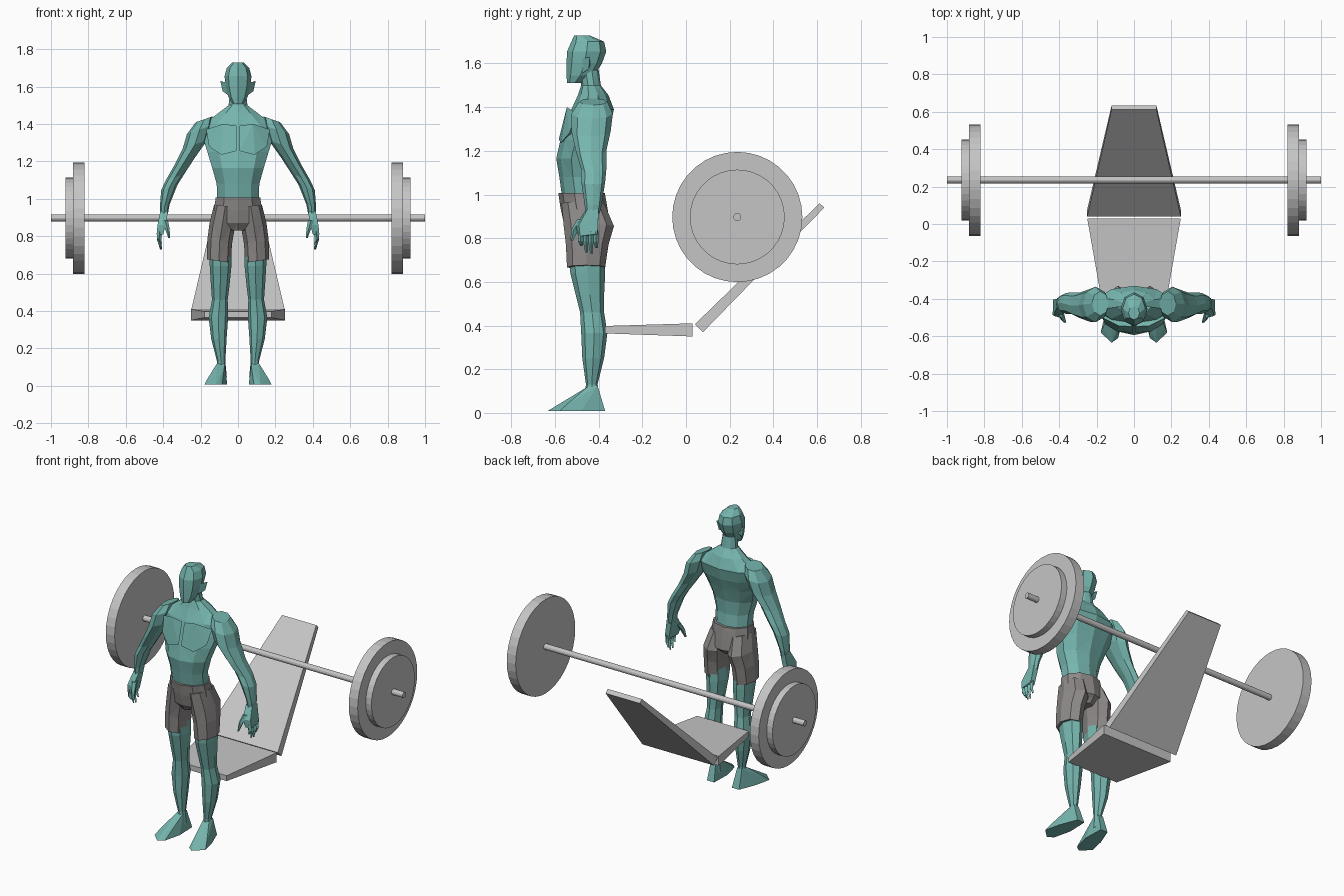
import bpy, bmesh, math
from mathutils import Vector, Matrix


def material(name, rgb):
    m = bpy.data.materials.new(name)
    m.diffuse_color = (*rgb, 1)
    return m


SKIN = material("teal_skin", (0.18, 0.46, 0.42))
CLOTH = material("shorts_grey", (0.27, 0.255, 0.25))
METAL = material("light_grey", (0.56, 0.56, 0.56))


def finish(bm, name, mat, triangulate=True):
    bmesh.ops.recalc_face_normals(bm, faces=bm.faces)
    if triangulate:
        bmesh.ops.triangulate(bm, faces=bm.faces)
    me = bpy.data.meshes.new(name)
    bm.to_mesh(me)
    bm.free()
    me.materials.append(mat)
    ob = bpy.data.objects.new(name, me)
    bpy.context.collection.objects.link(ob)
    return ob


def loft(name, mat, sections, n=8, side=1, tilt=0.0):
    """Skin level rings given as (x, y_front, y_back, z, half_width)."""
    bm = bmesh.new()
    rings = []
    for x, yf, yb, z, rx in sections:
        ring = []
        for i in range(n):
            a = 2 * math.pi * i / n
            dx = rx * math.sin(a)
            y = (yf + yb) / 2 - (yb - yf) / 2 * math.cos(a)
            ring.append(bm.verts.new((side * (x + dx), y, z + tilt * dx)))
        rings.append(ring)
    for r, q in zip(rings, rings[1:]):
        for i in range(n):
            j = (i + 1) % n
            bm.faces.new((r[i], r[j], q[j], q[i]))
    bm.faces.new(rings[0])
    bm.faces.new(rings[-1])
    return finish(bm, name, mat)


def hull(name, mat, points, side=1):
    bm = bmesh.new()
    for x, y, z in points:
        bm.verts.new((side * x, y, z))
    res = bmesh.ops.convex_hull(bm, input=bm.verts)
    loose = [v for v in res["geom_interior"] if isinstance(v, bmesh.types.BMVert)]
    bmesh.ops.delete(bm, geom=loose, context="VERTS")
    return finish(bm, name, mat)


def disc(name, x0, x1, radius, n):
    bm = bmesh.new()
    turn = Matrix.Translation(((x0 + x1) / 2, 0.235, 0.897)) @ Matrix.Rotation(math.pi / 2, 4, "Y")
    bmesh.ops.create_cone(bm, cap_ends=True, segments=n, radius1=radius, radius2=radius,
                          depth=abs(x1 - x0), matrix=turn)
    return finish(bm, name, METAL, False)


def panel(name, ends):
    """Tapered pad: two ends, each (half_width, (y, z) top, (y, z) bottom)."""
    hull(name, METAL, [(s * w, y, z) for w, a, b in ends for y, z in (a, b) for s in (-1, 1)])


# Barbell
disc("bar", -1, 1, 0.018, 12)
for s, label in ((-1, "left"), (1, "right")):
    disc("large_plate_" + label, s * 0.82, s * 0.882, 0.298, 36)
    disc("small_plate_" + label, s * 0.882, s * 0.922, 0.217, 36)

# Bench
panel("bench_seat", [(0.25, (0.03, 0.41), (0.03, 0.35)),
                     (0.18, (-0.37, 0.398), (-0.37, 0.364))])
panel("bench_backrest", [(0.25, (0.041, 0.406), (0.078, 0.37)),
                         (0.12, (0.612, 0.96), (0.633, 0.94))])

# Torso and neck
loft("torso", SKIN, [
    (0, -0.565, -0.385, 0.97, 0.115),
    (0, -0.58, -0.40, 1.08, 0.12),
    (0, -0.594, -0.395, 1.165, 0.145),
    (0, -0.575, -0.37, 1.25, 0.172),
    (0, -0.55, -0.345, 1.32, 0.195),
    (0, -0.525, -0.33, 1.39, 0.205),
    (0, -0.495, -0.355, 1.455, 0.115),
    (0, -0.48, -0.39, 1.50, 0.053),
    (0, -0.49, -0.40, 1.57, 0.045)], n=10)

# Head: flat face, sloped crown, narrow jaw
loft("head", SKIN, [
    (0, -0.545, -0.475, 1.51, 0.03),
    (0, -0.547, -0.42, 1.545, 0.052),
    (0, -0.547, -0.385, 1.60, 0.066),
    (0, -0.545, -0.365, 1.655, 0.072),
    (0, -0.525, -0.375, 1.70, 0.06),
    (0, -0.512, -0.44, 1.728, 0.03)])

for s, label in ((-1, "left"), (1, "right")):
    # Ear
    hull("ear_" + label, SKIN, [
        (0.055, -0.475, 1.555), (0.06, -0.48, 1.62), (0.055, -0.44, 1.59),
        (0.095, -0.44, 1.63), (0.082, -0.445, 1.575)], s)
    # Chest muscle
    hull("chest_" + label, SKIN, [
        (0.008, -0.548, 1.39), (0.008, -0.582, 1.255), (0.09, -0.575, 1.235),
        (0.155, -0.535, 1.28), (0.17, -0.50, 1.37), (0.08, -0.545, 1.40),
        (0.08, -0.45, 1.32)], s)
    # Shoulder and arm
    loft("arm_" + label, SKIN, [
        (0.18, -0.49, -0.36, 1.425, 0.045),
        (0.205, -0.525, -0.335, 1.37, 0.068),
        (0.23, -0.525, -0.345, 1.29, 0.066),
        (0.285, -0.505, -0.365, 1.20, 0.054),
        (0.337, -0.48, -0.365, 1.115, 0.05),
        (0.367, -0.48, -0.37, 1.06, 0.044),
        (0.392, -0.465, -0.385, 0.96, 0.026),
        (0.395, -0.46, -0.395, 0.915, 0.021)], side=s, tilt=-0.35)
    # Hand
    hull("palm_" + label, SKIN, [
        (0.375, -0.455, 0.935), (0.415, -0.45, 0.935), (0.38, -0.40, 0.93),
        (0.415, -0.40, 0.93), (0.385, -0.505, 0.86), (0.43, -0.49, 0.86),
        (0.40, -0.495, 0.81), (0.435, -0.485, 0.81), (0.405, -0.405, 0.81),
        (0.432, -0.405, 0.82)], s)
    for i in range(4):
        y = -0.482 + 0.023 * i
        tip = (0.765, 0.735, 0.73, 0.755)[i]
        loft(f"finger_{i + 1}_{label}", SKIN, [
            (0.418, y - 0.012, y + 0.012, 0.83, 0.014),
            (0.422, y - 0.012, y + 0.012, 0.785, 0.012),
            (0.412, y - 0.003, y + 0.009, tip, 0.005)], n=4, side=s)
    loft("thumb_" + label, SKIN, [
        (0.39, -0.50, -0.455, 0.885, 0.016),
        (0.378, -0.525, -0.49, 0.84, 0.013),
        (0.368, -0.53, -0.515, 0.79, 0.005)], n=5, side=s)
    # Leg
    loft("leg_" + label, SKIN, [
        (0.095, -0.535, -0.375, 0.78, 0.06),
        (0.093, -0.53, -0.37, 0.64, 0.058),
        (0.095, -0.505, -0.375, 0.54, 0.05),
        (0.097, -0.485, -0.375, 0.46, 0.042),
        (0.105, -0.48, -0.36, 0.365, 0.052),
        (0.102, -0.475, -0.375, 0.25, 0.041),
        (0.09, -0.458, -0.405, 0.13, 0.022),
        (0.09, -0.47, -0.39, 0.05, 0.03)], side=s)
    # Foot
    hull("foot_" + label, SKIN, [
        (0.07, -0.45, 0.12), (0.112, -0.45, 0.12), (0.075, -0.405, 0.125),
        (0.108, -0.405, 0.125), (0.062, -0.37, 0.008), (0.112, -0.37, 0.008),
        (0.058, -0.50, 0.008), (0.085, -0.61, 0.008), (0.12, -0.635, 0.008),
        (0.178, -0.58, 0.008), (0.165, -0.55, 0.035), (0.10, -0.59, 0.035),
        (0.155, -0.48, 0.008)], s)
    # Shorts leg
    loft("shorts_leg_" + label, CLOTH, [
        (0.102, -0.545, -0.37, 0.667, 0.064),
        (0.098, -0.55, -0.355, 0.77, 0.066),
        (0.085, -0.56, -0.33, 0.855, 0.068),
        (0.068, -0.57, -0.375, 0.96, 0.06)], side=s, tilt=0.15)

# Shorts waist
loft("shorts_waist", CLOTH, [
    (0, -0.535, -0.39, 0.83, 0.045),
    (0, -0.56, -0.35, 0.87, 0.138),
    (0, -0.575, -0.36, 0.94, 0.135),
    (0, -0.585, -0.372, 1.008, 0.125)], n=10)
